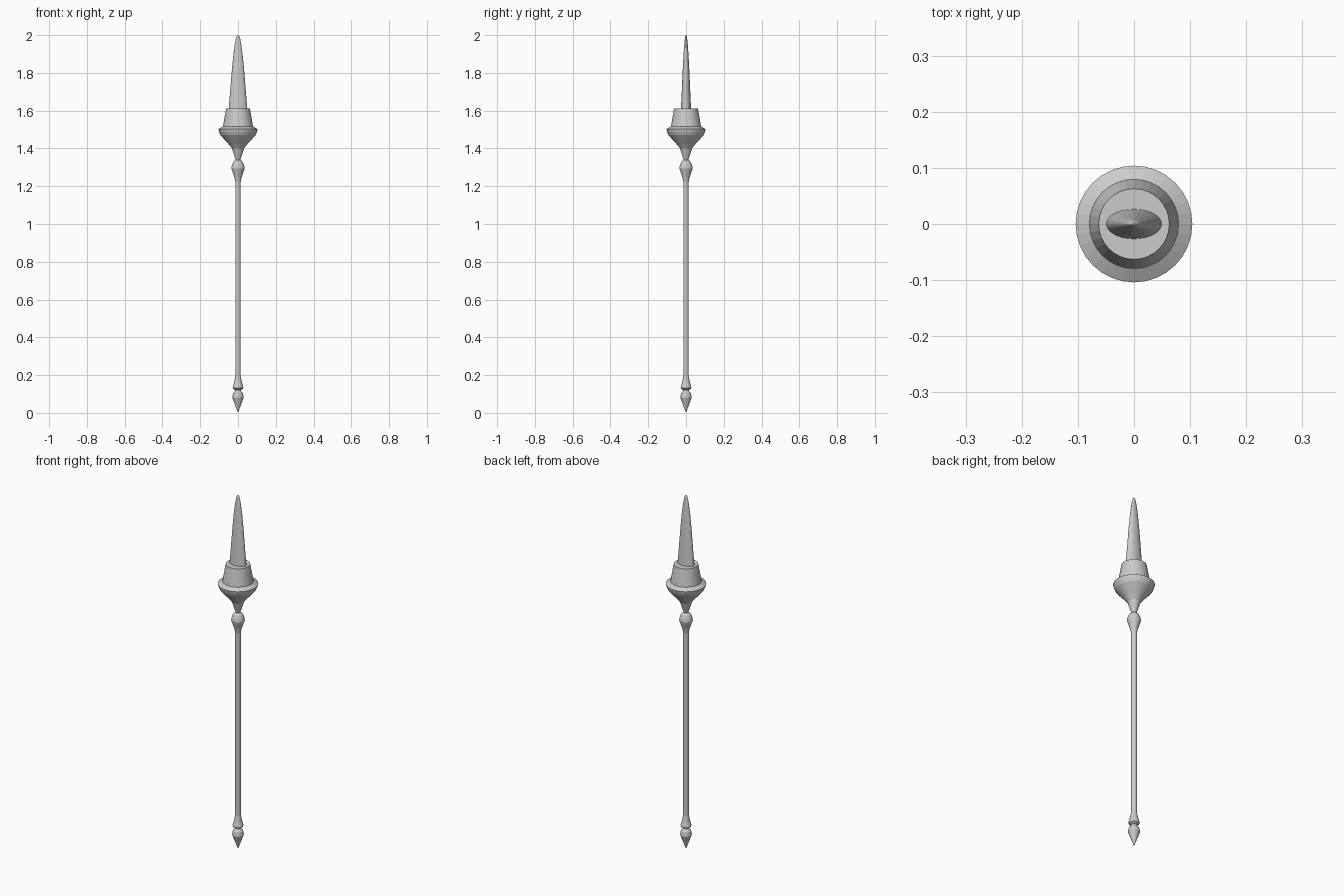
import bpy, bmesh
from math import cos, sin, tau

if "Cube" in bpy.data.objects:
    bpy.data.objects.remove(bpy.data.objects["Cube"])


def lathe(name, profile, sides=32, squash=1.0):
    """Turn (radius, z) points about z into a closed solid; squash scales y."""
    bm = bmesh.new()
    rings = []
    for r, z in profile:
        if r == 0:
            rings.append([bm.verts.new((0, 0, z))])
        else:
            rings.append([bm.verts.new((r * cos(tau * i / sides),
                                        r * squash * sin(tau * i / sides), z))
                          for i in range(sides)])
    for a, b in zip(rings, rings[1:]):
        for i in range(sides):
            j = (i + 1) % sides
            if len(a) == 1:
                bm.faces.new((a[0], b[j], b[i]))
            else:
                bm.faces.new((a[i], a[j], b[j], b[i]))
    if len(rings[0]) > 1:
        bm.faces.new(rings[0][::-1])
    bm.faces.new(rings[-1])
    mesh = bpy.data.meshes.new(name)
    bm.to_mesh(mesh)
    bm.free()
    obj = bpy.data.objects.new(name, mesh)
    bpy.context.collection.objects.link(obj)
    return obj


# pointed foot with its waist and flared ferrule
lathe("foot_spike", [(0, 0), (0.029, 0.078), (0.030, 0.084), (0.026, 0.104),
                     (0.016, 0.115), (0.015, 0.121), (0.026, 0.128),
                     (0.028, 0.136), (0.021, 0.160), (0.014, 0.195)])

# plain shaft
lathe("shaft", [(0.0145, 0.19), (0.0145, 1.23)])

# rounded knob above the shaft
lathe("knob", [(0.0145, 1.225), (0.020, 1.25), (0.033, 1.288), (0.035, 1.297),
               (0.032, 1.312), (0.024, 1.329), (0.012, 1.34)])

# flaring bowl with a wide rim
lathe("bowl", [(0.011, 1.335), (0.016, 1.35), (0.032, 1.40), (0.049, 1.422),
               (0.070, 1.445), (0.092, 1.470), (0.100, 1.487), (0.104, 1.502),
               (0.080, 1.516)])

# tapered collar holding the blade
lathe("blade_collar", [(0.080, 1.514), (0.063, 1.612)])

# flattened oval blade with a tiny blunt tip
lathe("blade", [(0.050, 1.56), (0.049, 1.612), (0.041, 1.71), (0.032, 1.82),
                (0.025, 1.89), (0.018, 1.945), (0.012, 1.978),
                (0.008, 1.992), (0.003, 2.0)], sides=48, squash=0.54)
